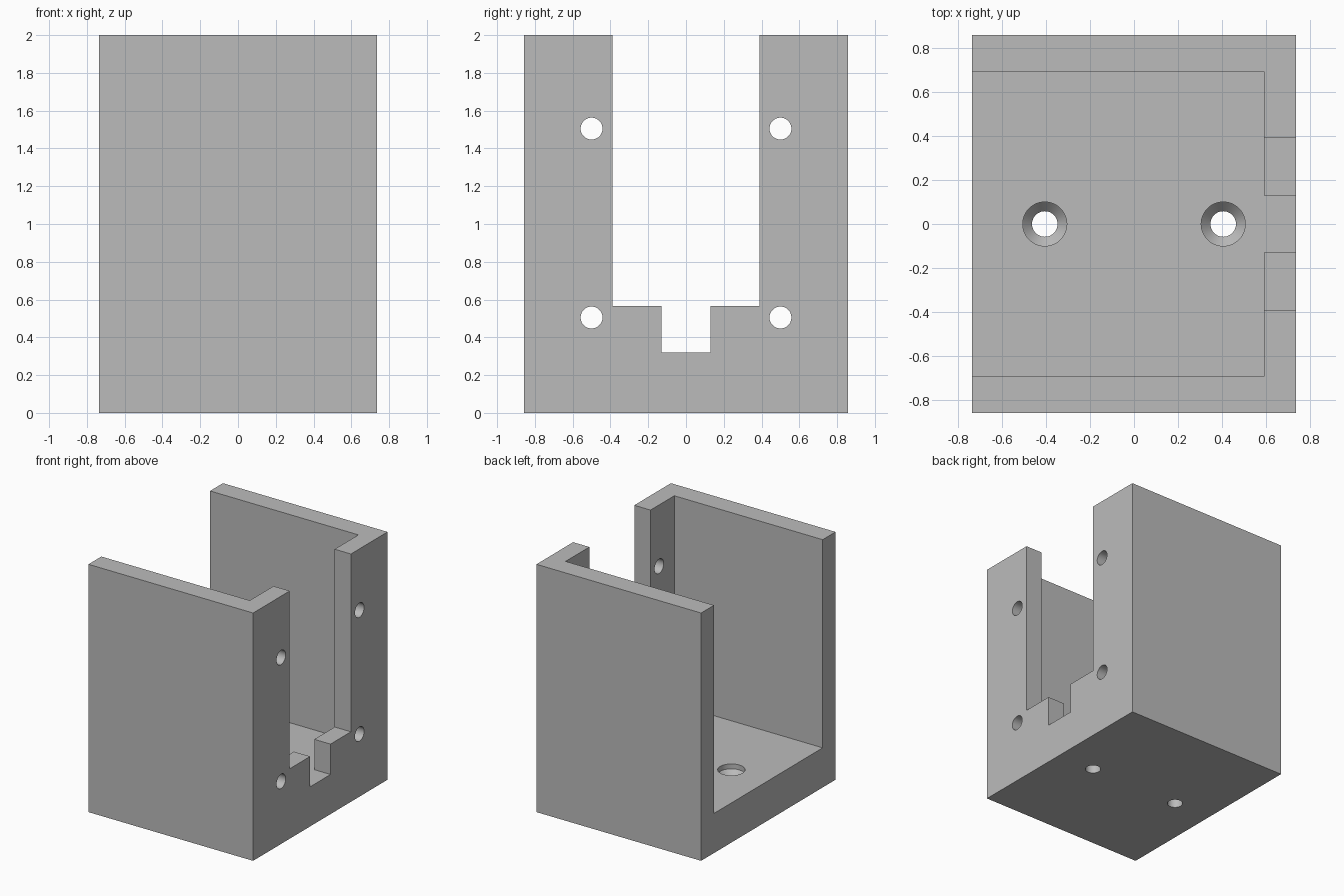
import bpy, bmesh, math
from mathutils import Matrix, Vector

cube = bpy.data.objects.get("Cube")
if cube:
    bpy.data.objects.remove(cube, do_unlink=True)

# Single grey finish
grey = bpy.data.materials.new("plain grey")
grey.use_nodes = True
color = (0.5, 0.5, 0.5, 1)
grey.diffuse_color = color
grey.node_tree.nodes["Principled BSDF"].inputs["Base Color"].default_value = color

W, D, H = 0.735, 0.857, 2.0      # half width, half depth, height
FLOOR, SIDE_X, INNER_Y = 0.32, 0.59, 0.693
OPEN_Y, OPEN_Z, SLOT_Y = 0.39, 0.565, 0.13
HOLE_R, SINK_R = 0.058, 0.1


def make_object(name, bm):
    bmesh.ops.recalc_face_normals(bm, faces=bm.faces)
    mesh = bpy.data.meshes.new(name)
    bm.to_mesh(mesh)
    bm.free()
    mesh.materials.append(grey)
    obj = bpy.data.objects.new(name, mesh)
    bpy.context.collection.objects.link(obj)
    return obj


def prism(name, outline, z0, z1):
    """Extrude an xy outline from z0 to z1."""
    bm = bmesh.new()
    face = bm.faces.new([bm.verts.new((x, y, z0)) for x, y in outline])
    top = bmesh.ops.extrude_face_region(bm, geom=[face])["geom"]
    bmesh.ops.translate(bm, vec=(0, 0, z1 - z0),
                        verts=[v for v in top if isinstance(v, bmesh.types.BMVert)])
    return make_object(name, bm)


def rect(x0, x1, y):
    return [(x0, -y), (x1, -y), (x1, y), (x0, y)]


def drill(name, profile, location, turn=Matrix(), sides=48):
    """Solid of revolution about z from (radius, z) points, turned and placed."""
    bm = bmesh.new()
    rings = [[bm.verts.new((r * math.cos(a), r * math.sin(a), z))
              for a in (math.tau * i / sides for i in range(sides))]
             for r, z in profile]
    for low, high in zip(rings, rings[1:]):
        for i in range(sides):
            j = (i + 1) % sides
            bm.faces.new((low[i], low[j], high[j], high[i]))
    bm.faces.new(rings[0])
    bm.faces.new(rings[-1])
    bm.transform(Matrix.Translation(Vector(location)) @ turn)
    return make_object(name, bm)


# Outer block
body = prism("bracket_body", rect(-W, W, D), 0, H)

# Pocket open at one end, with a narrow slot through the side wall
half = [(-1, INNER_Y), (SIDE_X, INNER_Y), (SIDE_X, SLOT_Y), (1, SLOT_Y)]
pocket = half + [(x, -y) for x, y in reversed(half)]
cutters = [prism("pocket_cutter", pocket, FLOOR, H + 1),
           prism("opening_cutter", rect(SIDE_X - 0.1, 1, OPEN_Y), OPEN_Z, H + 1)]

# Four screw holes through the side wall
sideways = Matrix.Rotation(math.pi / 2, 4, "Y")
for y in (-0.5, 0.5):
    for z in (0.505, 1.505):
        cutters.append(drill("wall_hole_cutter", [(HOLE_R, -0.2), (HOLE_R, 0.2)],
                             ((SIDE_X + W) / 2, y, z), sideways))

# Two countersunk holes through the floor
sink = [(HOLE_R, -0.1), (HOLE_R, FLOOR - 0.085), (SINK_R, FLOOR - 0.04),
        (SINK_R, FLOOR + 0.1)]
for x in (-0.405, 0.405):
    cutters.append(drill("floor_hole_cutter", sink, (x, 0, 0)))

# Cut, apply and discard the cutters
bpy.context.view_layer.objects.active = body
body.select_set(True)
for cutter in cutters:
    mod = body.modifiers.new("cut", "BOOLEAN")
    mod.operation, mod.solver, mod.object = "DIFFERENCE", "EXACT", cutter
    bpy.ops.object.modifier_apply(modifier=mod.name)
    bpy.data.objects.remove(cutter, do_unlink=True)

# Smooth hole walls, crisp edges
bpy.ops.object.select_all(action="DESELECT")
body.select_set(True)
bpy.ops.object.shade_smooth_by_angle(angle=math.radians(30))
